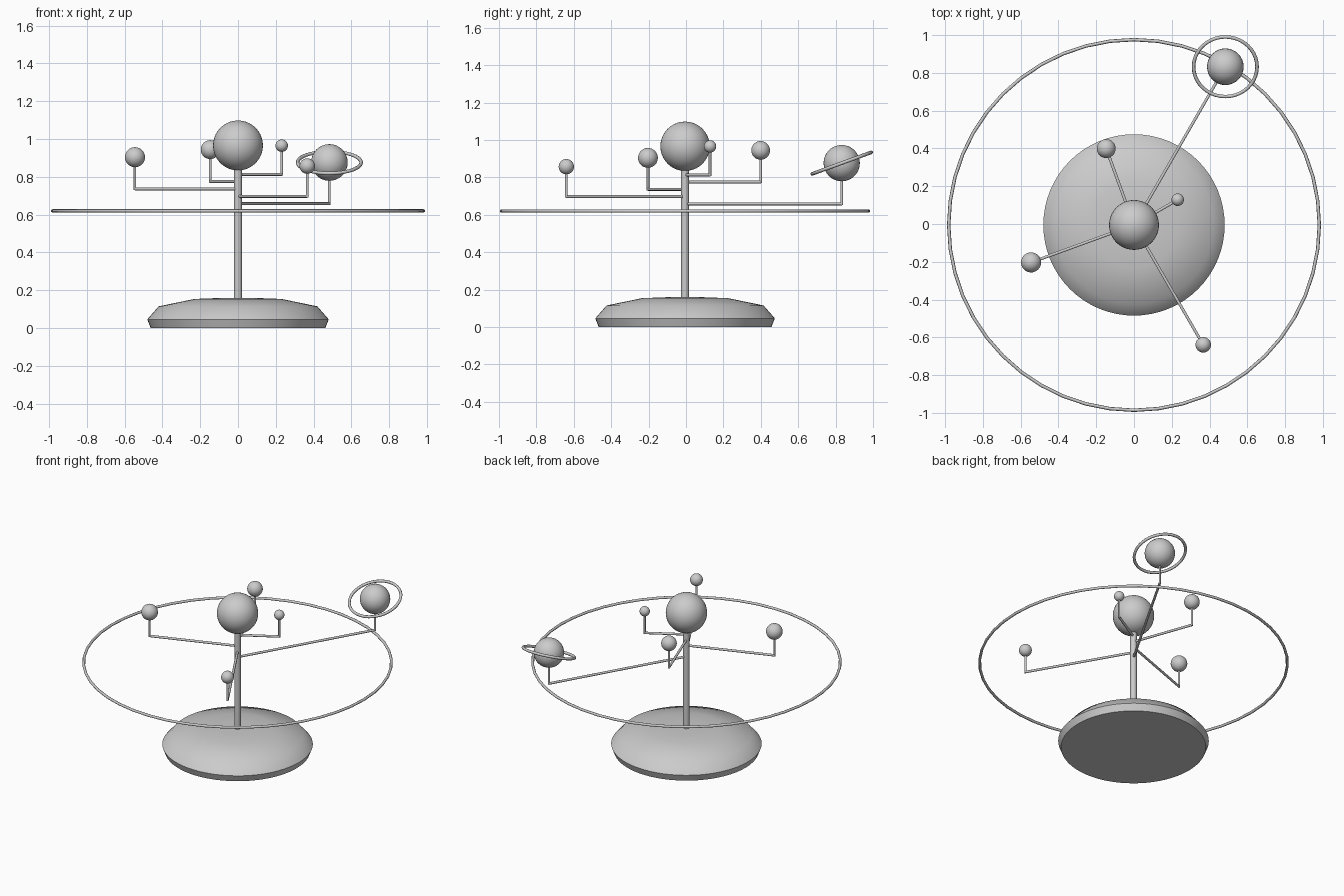
import bpy, bmesh, math
from mathutils import Vector, Matrix

if "Cube" in bpy.data.objects:
    bpy.data.objects.remove(bpy.data.objects["Cube"])

CY = -0.005  # slight offset of the main axis


def finish(name, bm, angle=40):
    bmesh.ops.recalc_face_normals(bm, faces=bm.faces)
    me = bpy.data.meshes.new(name)
    bm.to_mesh(me)
    bm.free()
    ob = bpy.data.objects.new(name, me)
    bpy.context.collection.objects.link(ob)
    bpy.ops.object.select_all(action='DESELECT')
    ob.select_set(True)
    bpy.context.view_layer.objects.active = ob
    bpy.ops.object.shade_smooth_by_angle(angle=math.radians(angle))
    return ob


def lathe(name, profile, segs):
    bm = bmesh.new()
    vs = [bm.verts.new((r, 0, z)) for r, z in profile]
    es = [bm.edges.new(p) for p in zip(vs, vs[1:])]
    bmesh.ops.spin(bm, geom=vs + es, cent=(0, 0, 0), axis=(0, 0, 1),
                   angle=2 * math.pi, steps=segs, use_merge=True)
    bmesh.ops.remove_doubles(bm, verts=bm.verts, dist=1e-5)
    ob = finish(name, bm)
    ob.location.y = CY
    return ob


def ball(name, loc, r, segs=32):
    bm = bmesh.new()
    bmesh.ops.create_uvsphere(bm, u_segments=segs, v_segments=segs // 2, radius=r)
    finish(name, bm).location = loc


def rod(name, a, b, r, segs=10):
    a, b = Vector(a), Vector(b)
    d = b - a
    bm = bmesh.new()
    bmesh.ops.create_cone(bm, cap_ends=True, segments=segs, radius1=r, radius2=r, depth=d.length)
    m = Matrix.Translation((a + b) / 2) @ d.to_track_quat('Z', 'Y').to_matrix().to_4x4()
    bm.transform(m)
    finish(name, bm)


def hoop(name, loc, major, minor, segs, tilt=0):
    bpy.ops.mesh.primitive_torus_add(location=loc, rotation=(tilt, 0, 0), major_radius=major,
                                     minor_radius=minor, major_segments=segs, minor_segments=8)
    bpy.context.object.name = name
    bpy.ops.object.shade_smooth_by_angle(angle=math.radians(60))


# Turned base, centre post and sun
lathe("base", [(0, 0), (0.462, 0), (0.48, 0.046), (0.42, 0.115), (0.23, 0.154),
               (0.1, 0.159), (0, 0.159)], 64)
rod("post", (0, CY, 0.15), (0, CY, 0.9), 0.021, 20)
ball("sun", (0, CY, 0.966), 0.132, 40)

# Horizontal orbit hoop
hoop("orbit_hoop", (0, CY, 0.62), 0.981, 0.009, 48)

# Planet arms: angle, reach, arm height, planet height, planet radius
planets = [(30, 0.267, 0.813, 0.965, 0.033),
           (110, 0.43, 0.775, 0.944, 0.05),
           (200, 0.58, 0.736, 0.904, 0.053),
           (300, 0.733, 0.697, 0.857, 0.041),
           (60, 0.967, 0.658, 0.876, 0.097)]
for i, (ang, reach, za, zp, r) in enumerate(planets, 1):
    x = reach * math.cos(math.radians(ang))
    y = reach * math.sin(math.radians(ang)) + CY
    rod(f"arm_{i}", (0, CY, za), (x, y, za), 0.008)
    rod(f"stem_{i}", (x, y, za - 0.006), (x, y, zp), 0.007)
    ball(f"planet_{i}", (x, y, zp), r)

# Tilted ring around the outermost planet
hoop("planet_ring", (x, y, zp), 0.168, 0.0095, 40, math.radians(20))
